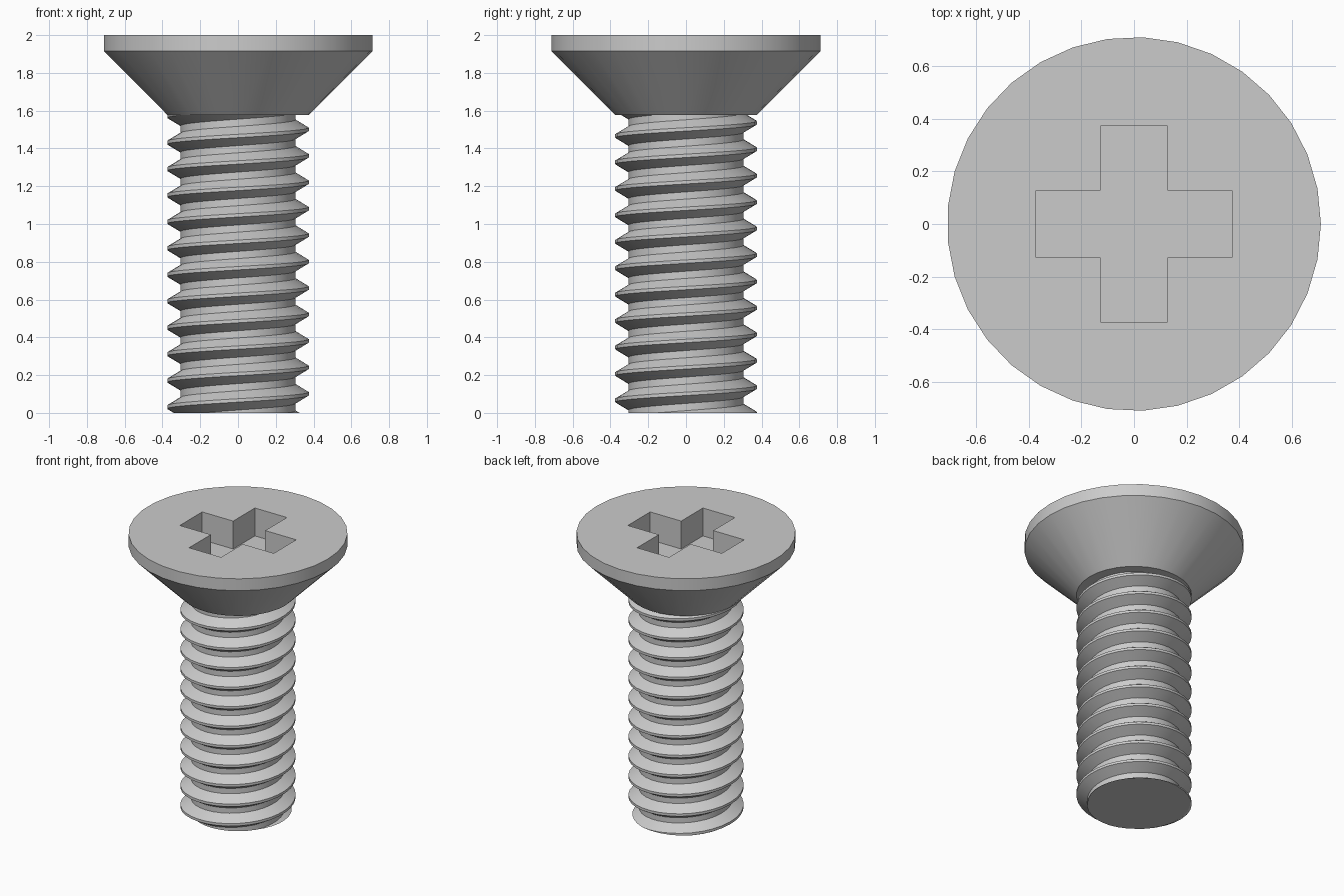
import bpy, bmesh
from math import cos, sin, pi, radians

cube = bpy.data.objects.get("Cube")
if cube:
    bpy.data.objects.remove(cube, do_unlink=True)

SIDES = 33
HEAD_BASE, RIM_BASE, TOP = 1.577, 1.915, 2.0
ROOT_R, CREST_R, HEAD_R = 0.305, 0.375, 0.712
PITCH, PHASE = 0.14, 0.101      # PHASE: crest height on the +x side

steel = bpy.data.materials.new("grey steel")
steel.use_nodes = True
steel.diffuse_color = (0.6, 0.6, 0.6, 1)
steel.node_tree.nodes["Principled BSDF"].inputs["Base Color"].default_value = steel.diffuse_color


def make_object(name, bm):
    bmesh.ops.recalc_face_normals(bm, faces=bm.faces)
    mesh = bpy.data.meshes.new(name)
    bm.to_mesh(mesh)
    bm.free()
    mesh.materials.append(steel)
    obj = bpy.data.objects.new(name, mesh)
    bpy.context.collection.objects.link(obj)
    return obj


def ring(bm, radius, z):
    return [bm.verts.new((radius * cos(2 * pi * i / SIDES), radius * sin(2 * pi * i / SIDES), z))
            for i in range(SIDES)]


# Countersunk head: cone with a short straight rim
bm = bmesh.new()
rings = [ring(bm, CREST_R, HEAD_BASE), ring(bm, HEAD_R, RIM_BASE), ring(bm, HEAD_R, TOP)]
for low, high in zip(rings, rings[1:]):
    for i in range(SIDES):
        j = (i + 1) % SIDES
        bm.faces.new((low[i], low[j], high[j], high[i]))
bm.faces.new(rings[0])
bm.faces.new(rings[-1])
head = make_object("countersunk_head", bm)

# Cross recess cut into the head
bm = bmesh.new()
a, b = 0.127, 0.373
outline = []
quarter = [(b, -a), (b, a), (a, a)]
for turn in range(4):
    outline += quarter
    quarter = [(-y, x) for x, y in quarter]
floor = bm.faces.new([bm.verts.new((x, y, TOP - 0.2)) for x, y in outline])
walls = bmesh.ops.extrude_face_region(bm, geom=[floor])
bmesh.ops.translate(bm, vec=(0, 0, 0.4),
                    verts=[g for g in walls["geom"] if isinstance(g, bmesh.types.BMVert)])
cutter = make_object("recess_cutter", bm)
cutter.hide_render = True

cut = head.modifiers.new("cross recess", 'BOOLEAN')
cut.operation = 'DIFFERENCE'
cut.solver = 'EXACT'
cut.object = cutter
graph = bpy.context.evaluated_depsgraph_get()
head.data = bpy.data.meshes.new_from_object(head.evaluated_get(graph))
head.modifiers.clear()
bpy.data.objects.remove(cutter, do_unlink=True)

# Threaded shank: tooth profile swept along a right-handed helix
bm = bmesh.new()
tooth = [(ROOT_R, -0.051), (CREST_R, -0.009), (CREST_R, 0.009), (ROOT_R, 0.051)]
rows = []
for n in range(15 * SIDES):
    angle = 2 * pi * n / SIDES
    z = PHASE + PITCH * (n / SIDES - 2)
    rows.append([bm.verts.new((r * cos(angle), r * sin(angle), z + dz)) for r, dz in tooth])
for n in range(len(rows) - 1):
    here, ahead = rows[n], rows[n + 1]
    for k in range(3):
        bm.faces.new((here[k], ahead[k], ahead[k + 1], here[k + 1]))
    if n + 1 + SIDES < len(rows):       # root groove joins the next turn
        bm.faces.new((here[3], ahead[3], rows[n + 1 + SIDES][0], rows[n + SIDES][0]))

# Trim both ends flat and cap them
for height, up in ((0, -1), (HEAD_BASE + 0.01, 1)):
    geom = bm.verts[:] + bm.edges[:] + bm.faces[:]
    trim = bmesh.ops.bisect_plane(bm, geom=geom, plane_co=(0, 0, height),
                                  plane_no=(0, 0, up), clear_outer=True)
    rim = [g for g in trim["geom_cut"] if isinstance(g, bmesh.types.BMEdge)]
    bmesh.ops.contextual_create(bm, geom=rim)
shank = make_object("threaded_shank", bm)

# Smooth the round surfaces, keep the machined edges crisp
bpy.ops.object.select_all(action='DESELECT')
for part in (head, shank):
    part.select_set(True)
    bpy.context.view_layer.objects.active = part
bpy.ops.object.shade_smooth_by_angle(angle=radians(30))
